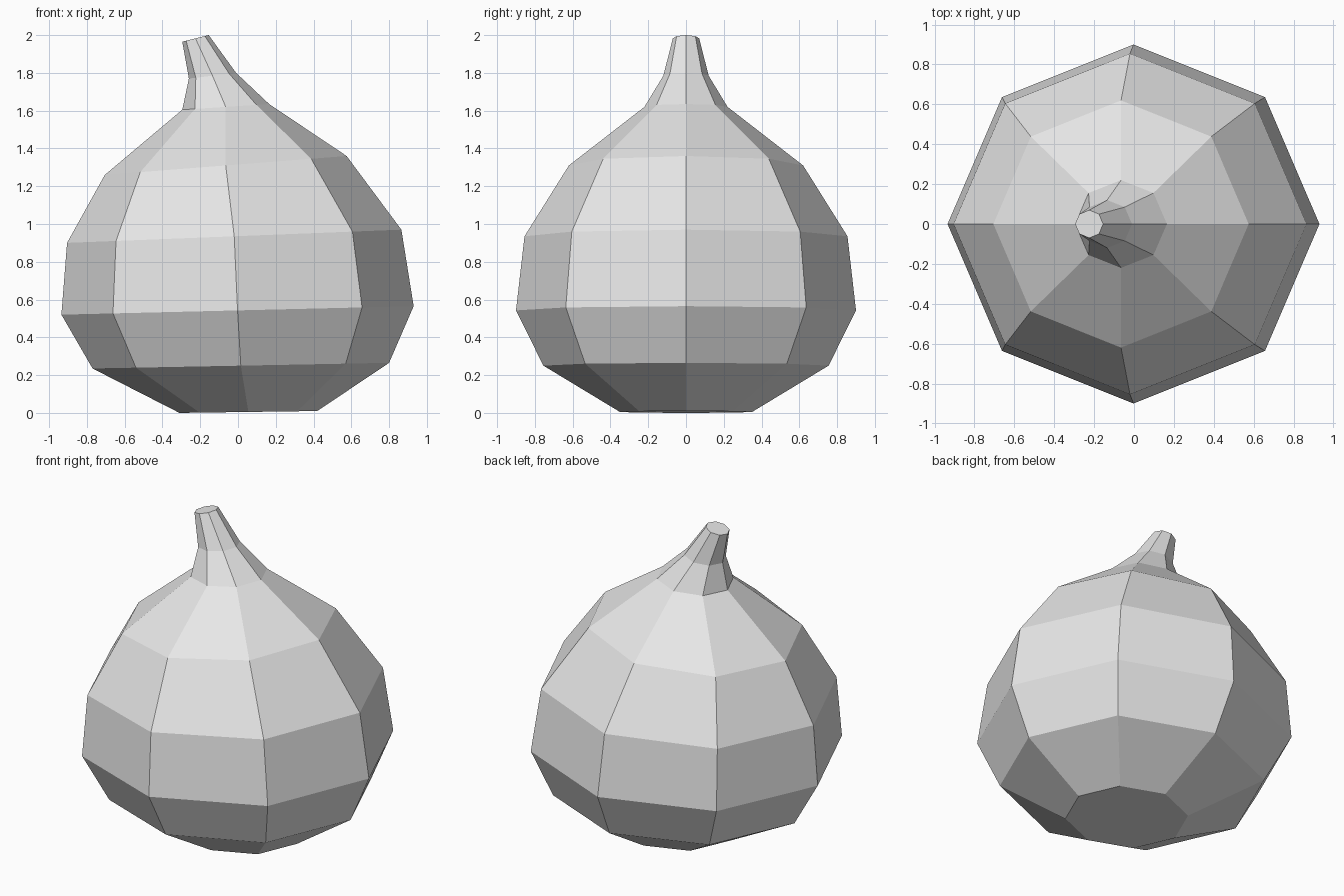
import bpy
import bmesh
from math import cos, sin, pi

cube = bpy.data.objects.get("Cube")
if cube:
    bpy.data.objects.remove(cube, do_unlink=True)

SIDES = 8

# Tilted rings from base to stem tip: left x, left z, right x, right z, depth radius
RINGS = [
    (-0.31, 0.00, 0.42, 0.01, 0.35),
    (-0.77, 0.235, 0.80, 0.265, 0.755),
    (-0.935, 0.52, 0.93, 0.565, 0.90),
    (-0.905, 0.90, 0.865, 0.97, 0.855),
    (-0.705, 1.26, 0.575, 1.36, 0.62),
    (-0.295, 1.605, 0.165, 1.635, 0.22),
    (-0.26, 1.77, -0.01, 1.80, 0.12),
    (-0.295, 1.965, -0.155, 2.00, 0.07),
]


def make_material(name, color):
    mat = bpy.data.materials.new(name)
    mat.use_nodes = True
    mat.diffuse_color = color
    mat.node_tree.nodes["Principled BSDF"].inputs["Base Color"].default_value = color
    return mat


def add_ring(bm, left_x, left_z, right_x, right_z, depth):
    verts = []
    for i in range(SIDES):
        angle = 2 * pi * i / SIDES
        t = (1 + cos(angle)) / 2
        x = left_x + (right_x - left_x) * t
        z = left_z + (right_z - left_z) * t
        verts.append(bm.verts.new((x, depth * sin(angle), z)))
    return verts


# Faceted bulb with its leaning stem, lofted through the rings
bm = bmesh.new()
rings = [add_ring(bm, *ring) for ring in RINGS]
for low, high in zip(rings, rings[1:]):
    for i in range(SIDES):
        j = (i + 1) % SIDES
        bm.faces.new((low[i], low[j], high[j], high[i]))

# Flat base and cut stem tip
bm.faces.new(reversed(rings[0]))
bm.faces.new(rings[-1])
bmesh.ops.recalc_face_normals(bm, faces=bm.faces)

mesh = bpy.data.meshes.new("bulb")
bm.to_mesh(mesh)
bm.free()
mesh.materials.append(make_material("light grey", (0.8, 0.8, 0.8, 1)))
bulb = bpy.data.objects.new("bulb", mesh)
bpy.context.collection.objects.link(bulb)
